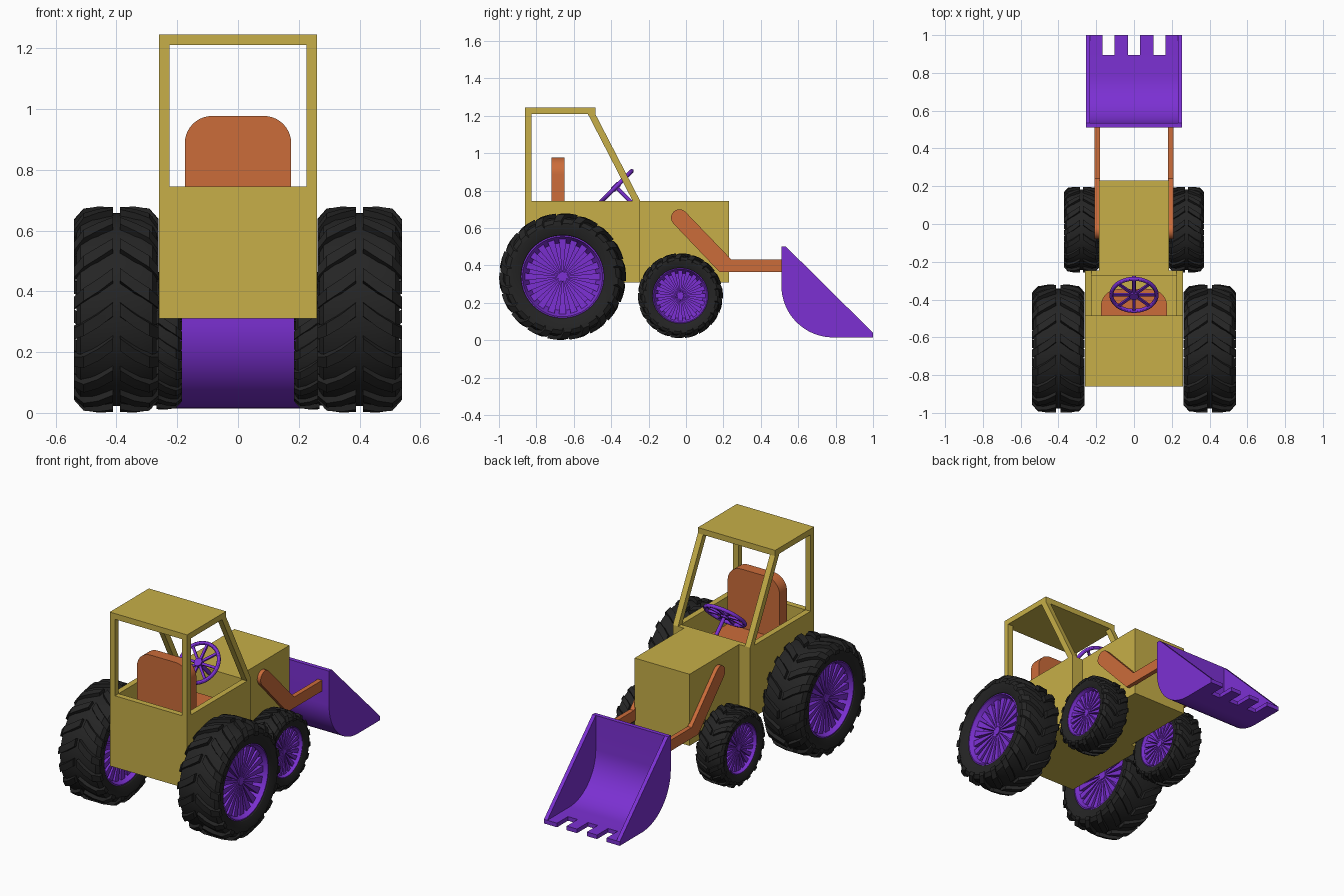
import bpy, bmesh
from math import sin, cos, pi, radians
from mathutils import Vector

if "Cube" in bpy.data.objects:
    bpy.data.objects.remove(bpy.data.objects["Cube"])


def material(name, rgb):
    m = bpy.data.materials.new(name)
    m.diffuse_color = (*rgb, 1)
    m.use_nodes = True
    m.node_tree.nodes["Principled BSDF"].inputs["Base Color"].default_value = m.diffuse_color
    return m


YELLOW = material("yellow_paint", (0.57, 0.43, 0.065))
ORANGE = material("orange_paint", (0.60, 0.15, 0.042))
PURPLE = material("purple_paint", (0.20, 0.03, 0.65))
BLACK = material("rubber", (0.018, 0.018, 0.018))


def finish(name, bm, mat):
    bmesh.ops.remove_doubles(bm, verts=bm.verts, dist=1e-5)
    bmesh.ops.recalc_face_normals(bm, faces=bm.faces)
    me = bpy.data.meshes.new(name)
    bm.to_mesh(me)
    bm.free()
    me.materials.append(mat)
    ob = bpy.data.objects.new(name, me)
    bpy.context.collection.objects.link(ob)
    return ob


def sweep(bm, rings, caps=True):
    """Join matching rings of points with quads, optionally capping the ends."""
    vs = [[bm.verts.new(p) for p in r] for r in rings]
    for a, b in zip(vs, vs[1:]):
        for i in range(len(a)):
            j = (i + 1) % len(a)
            bm.faces.new((a[i], a[j], b[j], b[i]))
    if caps:
        bm.faces.new(vs[0])
        bm.faces.new(vs[-1])


PLACE = {"x": lambda u, v, t: (t, u, v), "y": lambda u, v, t: (u, t, v), "z": lambda u, v, t: (u, v, t)}


def prism(name, pts, lo, hi, mat, axis="x"):
    bm = bmesh.new()
    sweep(bm, [[PLACE[axis](u, v, t) for u, v in pts] for t in (lo, hi)])
    return finish(name, bm, mat)


def pair(name, pts, lo, hi, mat):
    for side, s in (("right", 1), ("left", -1)):
        prism(f"{name}_{side}", pts, s * lo, s * hi, mat)


def rect(a, b, c, d):
    return [(a, c), (b, c), (b, d), (a, d)]


def arc(cx, cy, r, a0, a1, n=10):
    return [(cx + r * cos(radians(a0 + (a1 - a0) * i / n)),
             cy + r * sin(radians(a0 + (a1 - a0) * i / n))) for i in range(n + 1)]


def lathe(bm, profile, n):
    """Revolve (x, radius) points about the x axis."""
    sweep(bm, [[(x, -r * cos(2 * pi * k / n), r * sin(2 * pi * k / n)) for x, r in profile]
               for k in range(n + 1)], caps=False)


# Cab tub: box with an inset, sunken top
bm = bmesh.new()
sweep(bm, [[(x, y, z) for x, y in rect(-h, h, a, b)] for h, a, b, z in (
    (0.225, -0.825, -0.275, 0.35), (0.225, -0.825, -0.275, 0.745),
    (0.26, -0.86, -0.245, 0.745), (0.26, -0.86, -0.245, 0.31))])
finish("cab_tub", bm, YELLOW)

# Hood, cab posts and roof
prism("hood", rect(-0.245, 0.23, 0.31, 0.745), -0.185, 0.185, YELLOW)
pair("rear_post", rect(-0.86, -0.825, 0.745, 1.21), 0.225, 0.26, YELLOW)
pair("front_post", [(-0.285, 0.745), (-0.245, 0.745), (-0.485, 1.21), (-0.525, 1.21)], 0.225, 0.26, YELLOW)
prism("roof", rect(-0.86, -0.485, 1.21, 1.245), -0.26, 0.26, YELLOW)

# Seat
prism("seat_back", [(-0.175, 0.6), (0.175, 0.6)] + arc(0.085, 0.887, 0.09, 0, 90)
      + arc(-0.085, 0.887, 0.09, 90, 180), -0.72, -0.65, ORANGE, "y")
prism("seat_cushion", arc(0.085, -0.435, 0.09, 0, 90) + arc(-0.085, -0.435, 0.09, 90, 180)
      + [(-0.175, -0.72), (0.175, -0.72)], 0.35, 0.62, ORANGE, "z")

# Steering wheel: built about the x axis, then tilted to face the seat
bm = bmesh.new()
lathe(bm, arc(0, 0.12, 0.011, 0, 330, 11), 48)
lathe(bm, [(-0.015, 0), (-0.015, 0.024), (0.015, 0.024), (0.015, 0)], 24)
lathe(bm, [(-0.14, 0), (-0.14, 0.011), (0, 0.011), (0, 0)], 16)
for k in range(8):
    a = k * pi / 4
    d, t = Vector((0, cos(a), sin(a))), Vector((0, -sin(a), cos(a)))
    sweep(bm, [[d * r + t * u + Vector((v, 0, 0)) for u, v in rect(-0.007, 0.007, -0.006, 0.006)]
               for r in (0.015, 0.118)])
wheel = finish("steering_wheel", bm, PURPLE)
wheel.location = (0, -0.375, 0.82)
wheel.rotation_euler = Vector((0, -1, 1)).to_track_quat("X", "Z").to_euler()

# Loader arms: rounded upper end, bend, level run to the bucket
pair("loader_arm", arc(-0.035, 0.655, 0.045, 43, 223) + [(0.178, 0.366), (0.515, 0.366),
     (0.515, 0.432), (0.242, 0.432)], 0.18, 0.208, ORANGE)

# Bucket: curved shell, side plates and teeth
outer = [(0.51, 0.5)] + arc(0.787, 0.292, 0.277, 180, 270, 16)
inner = arc(0.787, 0.292, 0.252, 270, 180, 16) + [(0.535, 0.5)]
prism("bucket_shell", outer + [(0.895, 0.015), (0.895, 0.04)] + inner, -0.24, 0.24, PURPLE)
pair("bucket_side", outer + [(1, 0.015), (1, 0.04), (0.535, 0.5)], 0.232, 0.255, PURPLE)
pair("outer_tooth", rect(0.89, 1, 0.015, 0.04), 0.167, 0.24, PURPLE)
pair("inner_tooth", rect(0.89, 1, 0.015, 0.04), 0.033, 0.102, PURPLE)

# Tyre with chevron lugs
bm = bmesh.new()
half = [(0.10, 0.212), (0.118, 0.225), (0.13, 0.255), (0.132, 0.285), (0.118, 0.308), (0.08, 0.318)]
lathe(bm, half + [(-x, r) for x, r in reversed(half)], 64)
for k in range(18):
    for s in (1, -1):
        rings = []
        for x, r0, r1, turn in ((0.012, 0.31, 0.339, 0), (0.06, 0.31, 0.339, -0.11),
                                (0.108, 0.295, 0.333, -0.2), (0.139, 0.275, 0.298, -0.27)):
            a = k * 2 * pi / 18 + turn
            rings.append([(s * x, -r * cos(a + w), r * sin(a + w))
                          for r, w in ((r0, -0.08), (r0, 0.08), (r1, 0.065), (r1, -0.065))])
        sweep(bm, rings)
tyre = finish("rear_tyre_right", bm, BLACK)

# Rim with tapering spokes on a dished disc
bm = bmesh.new()
half = [(0.05, 0), (0.05, 0.18), (0.10, 0.208), (0.114, 0.214), (0.112, 0.224)]
lathe(bm, half + [(-x, r) for x, r in reversed(half)], 64)
lathe(bm, [(0.085, 0), (0.085, 0.025), (-0.085, 0.025), (-0.085, 0)], 24)
for k in range(20):
    a = k * 2 * pi / 20
    d, t = Vector((0, cos(a), sin(a))), Vector((0, -sin(a), cos(a)))
    sweep(bm, [[d * r + t * u + Vector((v, 0, 0)) for u, v in rect(-w, w, -x, x)]
               for r, w, x in ((0.02, 0.003, 0.08), (0.2, 0.019, 0.09))])
rim = finish("rear_rim_right", bm, PURPLE)

# Place the four wheels
for part, src in (("tyre", tyre), ("rim", rim)):
    for end, x, y, z, sc in (("rear", 0.4, -0.66, 0.34, 1.0), ("front", 0.277, -0.03, 0.238, 0.67)):
        for side, s in (("right", 1), ("left", -1)):
            ob = src
            if (end, side) != ("rear", "right"):
                ob = bpy.data.objects.new(f"{end}_{part}_{side}", src.data)
                bpy.context.collection.objects.link(ob)
            ob.location = (s * x, y, z)
            ob.scale = (sc, sc, sc)

# Smooth the round parts, keep edges sharp
for ob in bpy.context.scene.objects:
    ob.select_set(True)
bpy.context.view_layer.objects.active = tyre
bpy.ops.object.shade_smooth_by_angle(angle=radians(30))
